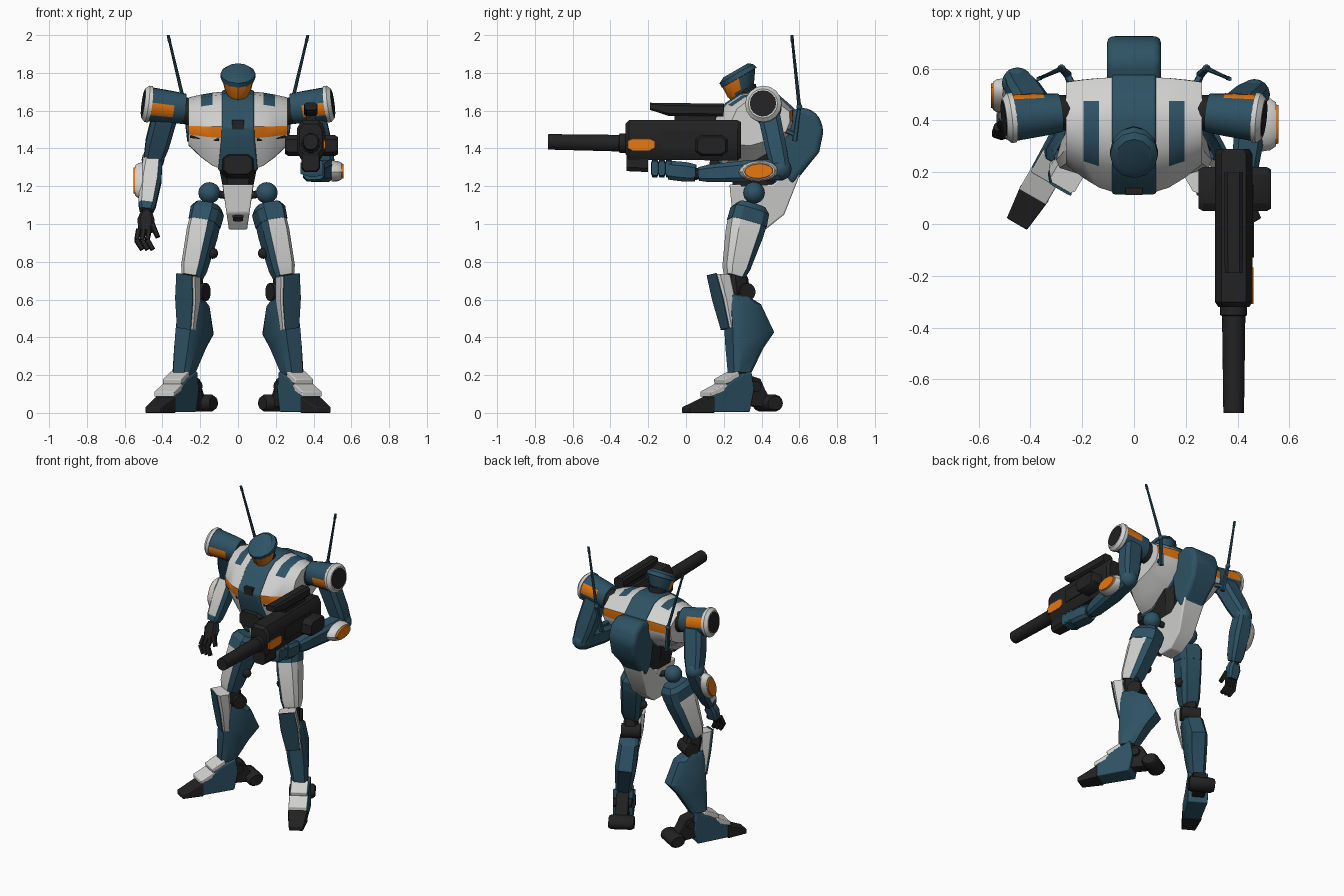
import bpy, bmesh, math
from mathutils import Vector

if "Cube" in bpy.data.objects:
    bpy.data.objects.remove(bpy.data.objects["Cube"])

COL = {"blue": (0.027, 0.085, 0.129), "white": (0.64, 0.64, 0.63),
       "black": (0.016, 0.016, 0.017), "orange": (0.82, 0.19, 0.005)}
MATS = {}
for key, c in COL.items():
    m = bpy.data.materials.new(key + "_paint")
    m.diffuse_color = (*c, 1)
    m.use_nodes = True
    m.node_tree.nodes["Principled BSDF"].inputs["Base Color"].default_value = m.diffuse_color
    MATS[key] = m
KEYS = list(COL)


def loft(name, rings, col, rule=None, mirror=False, bevel=0):
    """Skin closed rings of points; rule(i, j, centre, normal) picks a colour per face."""
    bm = bmesh.new()
    vs = [[bm.verts.new(p) for p in r] for r in rings]
    n, info = len(rings[0]), {}
    for i in range(len(rings) - 1):
        for j in range(n):
            k = (j + 1) % n
            info[bm.faces.new((vs[i][j], vs[i][k], vs[i + 1][k], vs[i + 1][j]))] = (i, j)
    info[bm.faces.new(vs[0])] = (-1, 0)
    info[bm.faces.new(vs[-1])] = (len(rings), 0)
    bmesh.ops.recalc_face_normals(bm, faces=bm.faces[:])
    bm.normal_update()
    picks = [(rule(*info[f], f.calc_center_median(), f.normal) if rule else None) or col
             for f in bm.faces]
    used = [k for k in KEYS if k in picks]
    for f, p in zip(bm.faces, picks):
        f.material_index = used.index(p)
    me = bpy.data.meshes.new(name)
    bm.to_mesh(me)
    bm.free()
    for k in used:
        me.materials.append(MATS[k])
    ob = bpy.data.objects.new(name, me)
    bpy.context.collection.objects.link(ob)
    bpy.ops.object.select_all(action='DESELECT')
    ob.select_set(True)
    bpy.context.view_layer.objects.active = ob
    bpy.ops.object.shade_smooth_by_angle(angle=math.radians(32))
    if bevel:
        b = ob.modifiers.new("bevel", 'BEVEL')
        b.width, b.segments, b.limit_method = bevel, 3, 'ANGLE'
    if mirror:
        ob.modifiers.new("mirror", 'MIRROR').use_mirror_merge = False
    return ob


OCT = [(1, -.6), (1, .6), (.65, 1), (-.65, 1), (-1, .6), (-1, -.6), (-.65, -1), (.65, -1)]


def limb(name, p0, p1, prof, col, side=(1, 0, 0), n=0, **kw):
    """Stations (t, half width, half depth) or (t, half width, depth min, depth max) on p0-p1."""
    p0, p1 = Vector(p0), Vector(p1)
    ax = (p1 - p0).normalized()
    u = Vector(side)
    u = (u - ax * u.dot(ax)).normalized()
    v = ax.cross(u)
    sec = [(math.cos(a * math.tau / n), math.sin(a * math.tau / n)) for a in range(n)] if n else OCT
    rings = []
    for s in prof:
        lo, hi = (-s[2], s[2]) if len(s) == 3 else s[2:]
        c = p0.lerp(p1, s[0])
        rings.append([c + u * a * s[1] + v * ((lo + hi) / 2 + b * (hi - lo) / 2) for a, b in sec])
    return loft(name, rings, col, **kw)


def ball(name, c, r, col, **kw):
    c = Vector(c)
    prof = [((1 - math.cos(a)) / 2, r * math.sin(a), r * math.sin(a))
            for a in [math.pi * (i + .15) / 8.3 for i in range(9)]]
    return limb(name, c - Vector((r, 0, 0)), c + Vector((r, 0, 0)), prof, col, (0, 1, 0), 14, **kw)


def prism(name, pts, half, col, **kw):
    """Side outline in y, z spread to x = -half(z) .. half(z)."""
    h = half if callable(half) else (lambda z: half)
    return loft(name, [[(s * h(z), y, z) for y, z in pts] for s in (-1, 1)], col, **kw)


def box(name, lo, hi, col, **kw):
    (a, b, c), (d, e, f) = lo, hi
    return loft(name, [[(x, b, c), (x, e, c), (x, e, f), (x, b, f)] for x in (a, d)], col, **kw)


# --- torso: lofted sections outward, with band and shoulder stripes
inner = [(.13, 1.455), (.125, 1.515), (.215, 1.635), (.29, 1.685), (.40, 1.70), (.475, 1.685),
         (.566, 1.605), (.566, 1.54), (.545, 1.47), (.46, 1.385), (.30, 1.29), (.20, 1.29)]
outer = [(.23, 1.475), (.23, 1.52), (.27, 1.61), (.33, 1.655), (.40, 1.67), (.475, 1.65),
         (.548, 1.595), (.55, 1.54), (.53, 1.49), (.46, 1.45), (.34, 1.415), (.27, 1.42)]


def torso_rule(i, j, c, n):
    if 0 <= i < 3:
        return "orange" if j in (0, 6) else "blue" if i == 1 and j in (2, 3, 4) else None


rings = []
for x, t in ((.07, -.05), (.135, .15), (.195, .5), (.262, 1)):
    rings.append([(x, a + (c - a) * t, b + (d - b) * t) for (a, b), (c, d) in zip(inner, outer)])
loft("torso_side", rings, "white", torso_rule, mirror=True)
prism("torso_centre", [(.345 + (y - .345) * 1.05, 1.49 + (z - 1.49) * 1.04) for y, z in inner],
      lambda z: .085 if z > 1.4 else .105, "blue", bevel=.01)
box("chest_port", (-.032, .112, 1.50), (.032, .16, 1.55), "black")
limb("chest_vent", (0, .22, 1.31), (0, .125, 1.315), [(0, .09, .07), (1, .075, .05)], "black")
limb("side_slit", (.1, .14, 1.445), (.25, .228, 1.462), [(0, .007, .007), (1, .007, .007)],
     "black", (0, 1, 0), mirror=True)
limb("waist", (0, .36, 1.17), (0, .36, 1.42), [(0, .075, .11), (.5, .10, .12), (1, .12, .13)], "black")

# --- pelvis
prism("pelvis", [(.23, 1.21), (.245, 1.06), (.32, .97), (.42, .97), (.52, 1.05), (.61, 1.28),
                 (.54, 1.28), (.46, 1.21)], lambda z: min(.082, .048 + max(0, z - .97) * .15), "white",
      bevel=.008)
limb("pelvis_slot", (0, .245, 1.02), (0, .228, 1.04), [(0, .025, .01), (1, .028, .01)], "black")

# --- backpack and aerials
prism("backpack", [(.55, 1.60), (.63, 1.62), (.70, 1.58), (.73, 1.50), (.705, 1.38), (.64, 1.30),
                   (.56, 1.20), (.50, 1.28), (.48, 1.50)], lambda z: .105 if z > 1.35 else .09,
      "blue", bevel=.03)
limb("aerial", (.28, .60, 1.62), (.37, .56, 2.0), [(0, .010, .010), (.9, .007, .007), (.91, .009, .009),
                                                    (1, .008, .008)], "blue", n=8, mirror=True)
ball("aerial_base", (.28, .60, 1.62), .016, "blue", mirror=True)
limb("aerial_bracket", (.255, .575, 1.44), (.28, .60, 1.62), [(0, .014, .014), (1, .01, .01)], "blue",
     mirror=True)
limb("aerial_foot", (.23, .52, 1.5), (.262, .582, 1.47), [(0, .014, .014), (1, .012, .012)], "blue",
     mirror=True)

# --- head, tipped forward
hc, tilt = Vector((0, .29, 1.775)), math.radians(30)
limb("head", hc, hc + Vector((0, -math.sin(tilt), math.cos(tilt))),
     [(-.078, .055, -.105, .03), (-.055, .07, -.112, .05), (.003, .086, -.110, .09), (.004, .093, -.113, .10),
      (.03, .093, -.113, .092), (.047, .068, -.08, .07)], "blue", n=12,
     rule=lambda i, j, c, n: "orange" if i in (0, 1) and n.y < -.05 else None)
limb("neck", (0, .31, 1.64), (0, .31, 1.74), [(0, .07, .08), (1, .055, .06)], "black", n=12)

# --- shoulder pods
s0, s1 = (.285, .43, 1.61), (.475, .41, 1.635)
PS = Vector((0, math.cos(.28), math.sin(.28)))
limb("shoulder_joint", (.22, .43, 1.58), (.31, .43, 1.61), [(0, .07, .07), (1, .068, .072)], "black",
     (0, 1, 0), 14, mirror=True)
limb("shoulder_pod", s0, s1, [(0, .074, .082), (.32, .082, .086), (.94, .091, .091), (1, .093, .093)],
     "blue", PS, 16, mirror=True,
     rule=lambda i, j, c, n: "orange" if i == 1 and abs(n.dot(PS)) > .93 else None)
limb("shoulder_rim", s0, s1, [(.94, .097, .097), (1.04, .097, .097), (1.14, .078, .078)], "white",
     (0, 1, 0), 16, mirror=True)
limb("shoulder_cap", s0, s1, [(1.0, .07, .07), (1.15, .07, .07)], "black", (0, 1, 0), 16, mirror=True)

# --- arms: hanging left arm, raised right arm
def disc(name, c, d, along):
    """Oval elbow guard facing along x."""
    c, d = Vector(c), Vector((d, 0, 0))
    limb(name, c, c + d, [(0, .105, .056), (.6, .10, .054), (1, .085, .045)], "white", along, 16)
    limb(name + "_badge", c, c + d, [(.9, .078, .042), (1.2, .074, .038)], "orange", along, 16)


LE, LW = Vector((-.45, .545, 1.34)), Vector((-.485, .42, 1.07))
RE, RW = Vector((.465, .50, 1.29)), Vector((.41, .07, 1.265))
ARM = [(0, .05, .05), (.3, .063, .056), (.8, .066, .058), (1, .055, .055)]
for tag, e, top in (("left", LE, (-.375, .43, 1.62)), ("right", RE, (.385, .43, 1.62))):
    limb(tag + "_upper_arm", e, top, ARM, "blue")
    ball(tag + "_elbow", e, .06, "blue")
FORE = [(0, .036, .036), (.12, .046, .046), (.6, .058, .058), (1, .05, .055)]
limb("left_forearm", LW, LE, FORE, "blue", rule=lambda i, j, c, n:
     "white" if i in (1, 2) and n.dot(Vector((-.65, -.76, 0))) > .55 else None)
limb("right_forearm", RW, RE, FORE, "blue")
disc("left_elbow_guard", (-.505, .495, 1.23), -.04, LE - LW)
disc("right_elbow_guard", (.495, .385, 1.28), .053, RE - RW)
limb("left_wrist", (-.487, .41, 1.03), LE, [(0, .028, .028), (.2, .03, .03)], "black", n=10)
limb("left_palm", (-.49, .385, .96), (-.485, .42, 1.06), [(0, .036, .03), (.6, .045, .032), (1, .03, .028)],
     "blue", rule=lambda i, j, c, n: "black" if n.y < -.3 else None)
FING = [(0, .012, .013), (1, .014, .015)]
for k, dx in enumerate((-.032, -.004, .024)):
    a, b = Vector((-.494 + dx, .375, .97)), Vector((-.505 + dx, .35, .915))
    limb("left_finger_%d" % k, b, a, FING, "black")
    limb("left_fingertip_%d" % k, b + Vector((.03, -.012, -.05)), b, FING, "black")
limb("left_thumb", (-.425, .355, .93), (-.455, .38, 1.0), FING, "black")
limb("right_wrist", (.405, .02, 1.265), RW, [(0, .04, .04), (1, .03, .03)], "black", n=10)
limb("right_palm", (.40, -.09, 1.285), (.405, .05, 1.27), [(0, .055, .05), (.6, .058, .052), (1, .042, .045)],
     "blue")
for k in range(3):
    y = -.165 + k * .037
    limb("right_finger_%d" % k, (.33, y, 1.295), (.45, y, 1.295),
         [(0, .019, .03), (.5, .02, .048), (1, .018, .038)], "blue", (0, 1, 0))

# --- carried gun, pointing forward
GX = .385
def gun(name, y0, y1, z, prof, n=0, z1=None):
    limb(name, (GX, y0, z), (GX, y1, z1 or z), prof, "black", n=n)


gun("gun_body", .29, -.32, 1.44, [(0, .06, -.09, .10), (.03, .072, -.105, .11), (.6, .072, -.10, .11),
                                  (.97, .072, -.10, .11), (1, .06, -.07, .09)])
gun("gun_barrel", -.30, -.73, 1.427, [(0, .052, .052), (.12, .052, .052), (.13, .045, .045), (1, .04, .042)],
    14, 1.435)
gun("gun_sight", .20, -.19, 1.603, [(0, .036, .034), (.75, .036, .034), (1, .034, -.004, .034)], 0, 1.608)
gun("gun_sight_mount", .16, -.06, 1.56, [(0, .025, .03), (1, .025, .03)])
gun("gun_magazine", -.20, -.315, 1.32, [(0, .05, -.045, .06), (1, .045, -.04, .06)])
limb("gun_side_pods", (.25, .135, 1.415), (.53, .135, 1.415),
     [(0, .075, .045), (.06, .085, .055), (.94, .085, .055), (1, .075, .045)], "black", (0, 1, 0))
limb("gun_panel", (.452, -.238, 1.42), (.462, -.238, 1.42), [(0, .072, .033), (1, .07, .031)], "orange", (0, 1, 0))
box("gun_rail", (.452, -.13, 1.40), (.463, .15, 1.49), "black")

# --- legs, splayed outward
yaw = math.radians(30)
U = Vector((math.cos(yaw), math.sin(yaw), 0))
B = Vector((-math.sin(yaw), math.cos(yaw), 0))
U2 = Vector((math.cos(yaw / 2), math.sin(yaw / 2), 0))
ankle, knee, hip = Vector((.285, .29, .20)), Vector((.235, .28, .64)), Vector((.152, .36, 1.165))
ball("hip_ball", hip, .058, "blue", mirror=True)
limb("hip_axle", (.05, .38, 1.15), hip, [(0, .02, .02), (1, .02, .02)], "black", (0, 1, 0), 12, mirror=True)
th0, th1 = Vector((.243, .255, .72)), Vector((.155, .345, 1.10))
OUT = Vector((.8, -.6, 0))
limb("thigh", th0, th1, [(0, .052, .048), (.12, .062, .066), (.6, .072, .092), (.75, .07, .096)], "blue", U2,
     mirror=True, rule=lambda i, j, c, n: "white" if i in (0, 1, 2) and n.dot(OUT) > .25 else None)
limb("thigh_collar", th0, th1, [(.745, .074, .098), (.92, .078, .094), (1, .06, .07)], "blue", U2, mirror=True)
ball("thigh_bolt", (.135, .29, .845), .03, "black", mirror=True)
limb("knee_axle", knee - U * .066 + B * .02, knee + U * .058 + B * .02, [(0, .048, .048), (1, .048, .048)],
     "black", (0, 0, 1), 14, mirror=True)
limb("knee_link", knee - Vector((0, 0, .06)), th0 + Vector((0, .01, .03)),
     [(0, .045, .05), (.7, .045, .055), (1, .035, .04)], "black", U, mirror=True)
limb("shin", ankle, knee, [(.02, .05, -.06, .045), (.33, .064, -.066, .12), (.52, .068, -.068, .185),
                           (.85, .064, -.072, .11), (.95, .053, -.072, .03)], "blue", U, mirror=True)
ka, kn = ankle - U * .008, knee - U * .018
limb("knee_guard", ka, kn, [(.55, .05, -.08, -.03), (.9, .061, -.12, -.035), (1.19, .055, -.153, -.055)],
     "white", U, mirror=True)
limb("knee_guard_face", ka, kn, [(.55, .042, -.086, -.076), (.9, .054, -.125, -.115),
                                 (1.2, .048, -.158, -.148)], "blue", U, mirror=True)


# --- feet in the splayed frame: a = sideways, b = backward from the ankle
def foot_part(name, pts, half, col, **kw):
    h = half if callable(half) else (lambda b: half)
    base = Vector((ankle.x, ankle.y, 0))
    loft(name, [[base + U * s * h(b) + B * b + Vector((0, 0, z)) for b, z in pts] for s in (-1, 1)],
         col, mirror=True, **kw)


foot_part("foot", [(-.20, .005), (-.20, .09), (-.07, .18), (.03, .22), (.045, .12), (.02, .005)],
          lambda b: .058 + .03 * (b + .2), "blue", bevel=.006)
foot_part("toe", [(-.335, 0), (-.335, .03), (-.195, .085), (-.195, 0)],
          lambda b: .062 if b > -.25 else .045, "black", bevel=.005)
foot_part("lower_foot_plate", [(-.215, .085), (-.215, .112), (-.125, .155), (-.09, .13)], .06, "white", bevel=.005)
foot_part("upper_foot_plate", [(-.13, .15), (-.135, .178), (-.045, .222), (-.03, .18)], .055, "white", bevel=.005)
foot_part("heel_link", [(.01, .04), (.03, .20), (.10, .18), (.13, .12), (.17, .06), (.12, .03)], .04, "black",
          bevel=.006)
hl = Vector((ankle.x, ankle.y, .052)) + B * .165
limb("heel_roller", hl - U * .085, hl + U * .08, [(0, .046, .036), (.1, .056, .046), (.9, .056, .046),
                                                  (1, .046, .036)], "black", B, 14, mirror=True)
ap = ankle + B * .06 + Vector((0, 0, -.06))
limb("ankle_axle", ap - U * .06, ap + U * .06, [(0, .03, .03), (1, .03, .03)], "black", B, 12, mirror=True)
